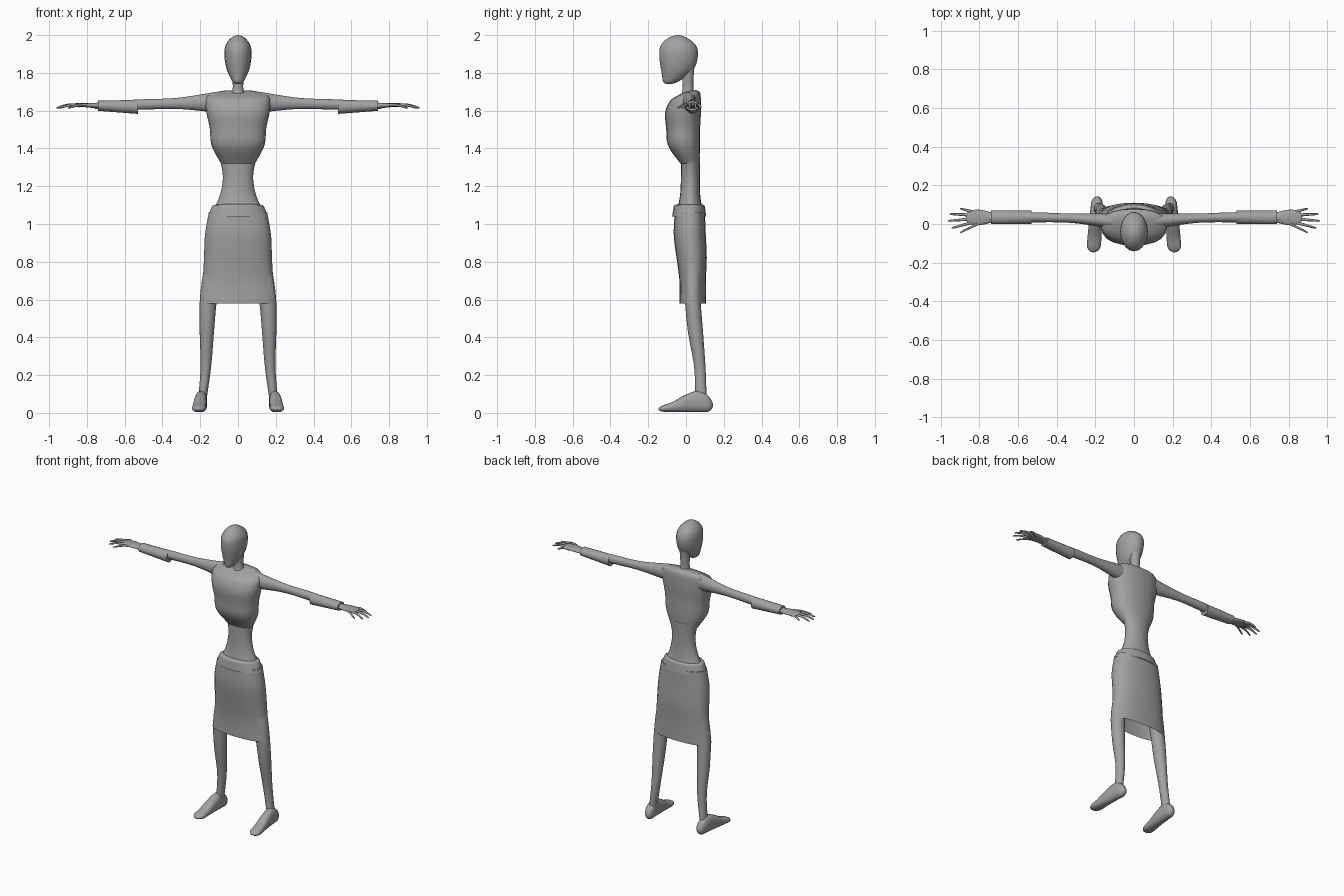
import bpy
import bmesh
from math import cos, sin, sqrt, pi, tau
from mathutils import Vector

default = bpy.data.objects.get("Cube")
if default:
    bpy.data.objects.remove(default, do_unlink=True)

grey = bpy.data.materials.new("plain grey")
grey.use_nodes = True
shade = [0.36] * 3 + [1]
grey.diffuse_color = shade
grey.node_tree.nodes["Principled BSDF"].inputs["Base Color"].default_value = shade

# How (across, other, along) map onto x, y, z for each loft axis
AXES = {
    "x": lambda across, other, along: Vector((along, across, other)),
    "y": lambda across, other, along: Vector((across, along, other)),
    "z": lambda across, other, along: Vector((across, other, along)),
}


def profile(values, t):
    """Smooth curve through evenly spaced values; a single number stays constant."""
    if not isinstance(values, (list, tuple)):
        return values
    before = 2 * values[0] - values[1]
    after = 2 * values[-1] - values[-2]
    padded = [before, *values, after]
    position = t * (len(values) - 1)
    index = min(int(position), len(values) - 2)
    u = position - index
    a, b, c, d = padded[index:index + 4]
    return b + u / 2 * (c - a + u * (2 * a - 5 * b + 4 * c - d + u * (3 * (b - c) + d - a)))


def rounded(distance, length):
    """Radius factor that closes an end like a dome."""
    if distance >= length:
        return 1
    return max(sqrt(1 - (1 - distance / length) ** 2), 0.01)


def signed_power(value, exponent):
    return abs(value) ** exponent * (1 if value > 0 else -1)


def loft(name, axis, reach, centre, radius, dome_start=0, dome_end=0, square=1,
         tilt=0, sides=20, steps=20, open_start=False, mirror=False):
    """Sweep an ellipse along an axis; centre and radius are pairs of profiles."""
    bm = bmesh.new()
    place = AXES[axis]
    start, end = reach
    loops = []
    for step in range(steps + 1):
        t = (1 - cos(pi * step / steps)) / 2
        closing = rounded(t, dome_start) * rounded(1 - t, dome_end)
        across, other = (profile(part, t) for part in centre)
        wide, deep = (profile(part, t) * closing for part in radius)
        loop = []
        for side in range(sides):
            angle = tau * side / sides
            a = wide * signed_power(cos(angle), square)
            b = deep * signed_power(sin(angle), square)
            along = start + (end - start) * t + tilt * b * t ** 4
            loop.append(bm.verts.new(place(across + a, other + b, along)))
        loops.append(loop)
    for low, high in zip(loops, loops[1:]):
        for i in range(sides):
            j = (i + 1) % sides
            bm.faces.new((low[i], low[j], high[j], high[i]))
    bm.faces.new(loops[-1])
    if not open_start:
        bm.faces.new(loops[0])
    bmesh.ops.recalc_face_normals(bm, faces=bm.faces)
    mesh = bpy.data.meshes.new(name)
    bm.to_mesh(mesh)
    bm.free()
    mesh.materials.append(grey)
    mesh.shade_smooth()
    mesh.set_sharp_from_angle(angle=pi / 3)
    obj = bpy.data.objects.new(name, mesh)
    bpy.context.collection.objects.link(obj)
    if mirror:
        obj.modifiers.new("Mirror", "MIRROR").use_mirror_merge = False


# Head narrowing to a chin, on a slim neck
loft("head", "z", reach=(1.74, 2),
     centre=(0, [-.09, -.05, -.04, -.04, -.045]),
     radius=([.022, .055, .07, .07, .06], [.03, .08, .1, .1, .08]),
     dome_start=.05, dome_end=.3)
loft("neck", "z", reach=(1.64, 1.84), centre=(0, .01),
     radius=([.06, .03, .03, .035], [.05, .03, .03, .035]))

# Boxy bodice with shoulders that dip towards the front
loft("bodice", "z", reach=(1.32, 1.7),
     centre=(0, [.02, -.01, -.015, -.015, 0]),
     radius=([.09, .14, .15, .17, .17], [.05, .085, .09, .095, .075]),
     dome_end=.08, square=.85, tilt=.35)

# Waist flaring onto the hips
loft("waist", "z", reach=(1.03, 1.36), centre=(0, [.02, .025]),
     radius=([.155, .1, .08, .1], [.08, .055, .05, .05]))

# Waistband and skirt, open at the hem
loft("waistband", "z", reach=(1.04, 1.11), centre=(0, .017),
     radius=([.16, .13], [.09, .08]), dome_end=.2)
loft("skirt", "z", reach=(.58, 1.06),
     centre=(0, [.035, .035, .03, .02, .02]),
     radius=([.204, .187, .18, .175, .155], [.07, .07, .08, .085, .08]),
     square=.85, open_start=True)

# Legs and feet
loft("legs", "z", reach=(.06, .8), mirror=True,
     centre=([.19, .17, .165, .155, .12], [.08, .073, .05, .035, .035]),
     radius=([.022, .028, .038, .046, .055], [.03, .03, .04, .042, .05]))
loft("feet", "y", reach=(-.147, .143), mirror=True,
     centre=([.21, .2, .19], [.02, .03, .05, .06, .04]),
     radius=([.038, .034, .028], [.015, .026, .046, .056, .035]),
     dome_start=.15, dome_end=.12, square=.85)

# Arms, cuffs and palms
loft("arms", "x", reach=(.11, .76), mirror=True,
     centre=([.015, .03, .035, .033], [1.645, 1.625]),
     radius=([.04, .024, .026, .02], [.055, .029, .027, .016]))
loft("cuffs", "x", reach=(.53, .74), mirror=True,
     centre=(.034, [1.62, 1.626]), radius=(.035, [.037, .027]))
loft("palms", "x", reach=(.72, .87), mirror=True,
     centre=(.034, [1.625, 1.632]),
     radius=([.02, .035, .04, .026], [.015, .008]), dome_end=.1)

# Fingers: reach along x and the sideways spread from knuckle to tip
FINGERS = {
    "thumbs": ((.77, .9), [.02, -.045]),
    "index_fingers": ((.83, .945), [.01, -.022]),
    "middle_fingers": ((.84, .963), [.026, .016]),
    "ring_fingers": ((.84, .955), [.046, .052]),
    "little_fingers": ((.82, .9), [.06, .08]),
}
for finger, (reach, spread) in FINGERS.items():
    loft(finger, "x", reach, centre=(spread, [1.627, 1.63, 1.614]),
         radius=([.009, .005], [.009, .005]), dome_end=.1,
         sides=8, steps=10, mirror=True)
